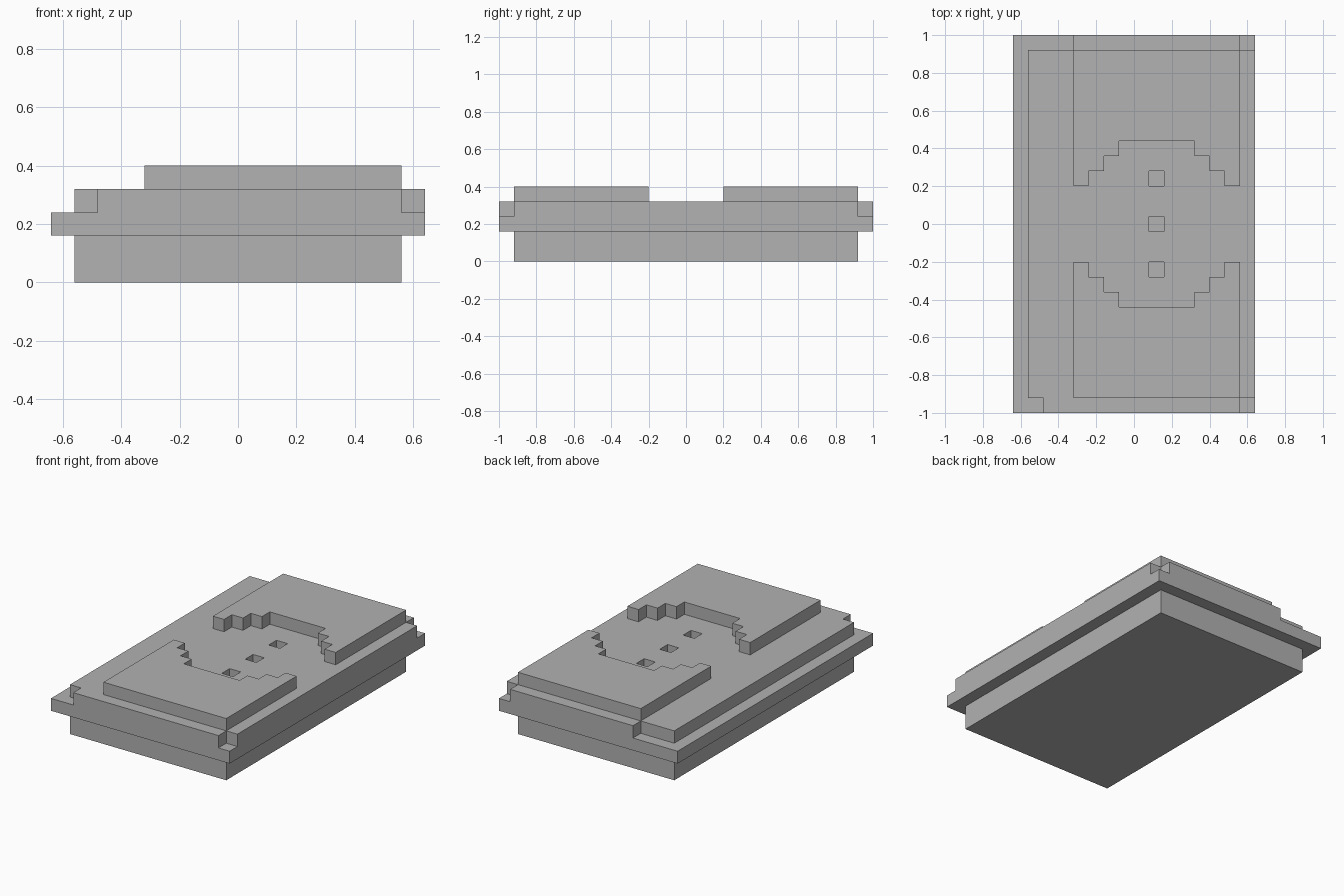
import bpy
import bmesh

if "Cube" in bpy.data.objects:
    bpy.data.objects.remove(bpy.data.objects["Cube"], do_unlink=True)

U = 0.08  # one block of the stepped design

grey = bpy.data.materials.new("plain_grey")
grey.use_nodes = True
colour = (0.445, 0.445, 0.445, 1)
grey.diffuse_color = colour
grey.node_tree.nodes["Principled BSDF"].inputs["Base Color"].default_value = colour


def prism(name, outline, z0, z1):
    """Extrude a flat outline between two heights."""
    bm = bmesh.new()
    face = bm.faces.new([bm.verts.new((x, y, z0)) for x, y in outline])
    up = bmesh.ops.extrude_face_region(bm, geom=[face])["geom"]
    for v in up:
        if isinstance(v, bmesh.types.BMVert):
            v.co.z = z1
    bmesh.ops.recalc_face_normals(bm, faces=bm.faces)
    mesh = bpy.data.meshes.new(name)
    bm.to_mesh(mesh)
    bm.free()
    mesh.materials.append(grey)
    obj = bpy.data.objects.new(name, mesh)
    bpy.context.collection.objects.link(obj)
    return obj


def rect(x0, x1, y0, y1):
    return [(x0, y0), (x1, y0), (x1, y1), (x0, y1)]


# Plinth and overhanging slab
prism("plinth", rect(-0.56, 0.56, -0.92, 0.92), 0, 2 * U)
prism("slab", rect(-0.64, 0.64, -1, 1), 2 * U, 3 * U)

# Upper tier with notched corners
tier = prism("upper_tier", [
    (-0.48, -1), (0.56, -1), (0.56, -0.92), (0.64, -0.92),
    (0.64, 0.92), (0.56, 0.92), (0.56, 1), (-0.32, 1),
    (-0.32, 0.92), (-0.56, 0.92), (-0.56, -0.92), (-0.48, -0.92)],
    3 * U, 4 * U)

# Three square pits along the middle of the tier
for i, y in enumerate((-0.24, 0, 0.24)):
    cutter = prism(f"pit_cutter_{i}", rect(0.08, 0.16, y - U / 2, y + U / 2),
                   2.5 * U, 4.5 * U)
    cutter.hide_render = True
    cutter.hide_viewport = True
    cut = tier.modifiers.new(f"pit_{i}", "BOOLEAN")
    cut.operation = "DIFFERENCE"
    cut.solver = "EXACT"
    cut.object = cutter

# Raised pads with a stepped round recess, mirrored front to back
steps = []
for k in range(3):
    x, y = -0.32 + k * U, 0.2 + k * U
    steps += [(x, y), (x + U, y)]
steps.append((-0.08, 0.44))
centre = 0.12
arch = steps + [(2 * centre - x, y) for x, y in reversed(steps)]
outline = arch + [(0.56, 0.92), (-0.32, 0.92)]
for name, side in (("back_pad", 1), ("front_pad", -1)):
    prism(name, [(x, side * y) for x, y in outline], 4 * U, 5 * U)
